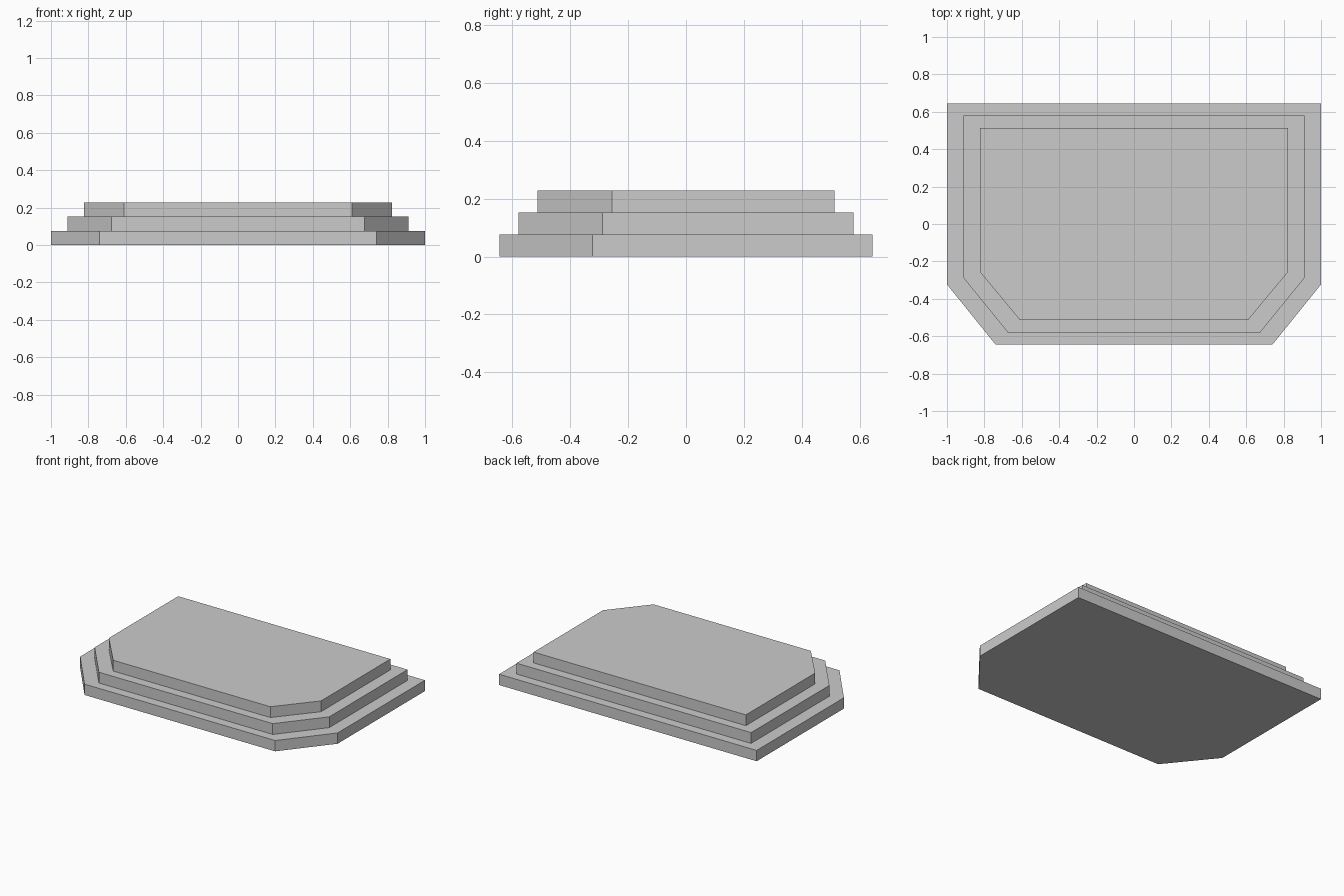
import bpy
import bmesh

cube = bpy.data.objects.get("Cube")
if cube:
    bpy.data.objects.remove(cube, do_unlink=True)

GREY = (0.6, 0.6, 0.6, 1.0)
stone = bpy.data.materials.new("stone_grey")
stone.use_nodes = True
stone.diffuse_color = GREY
stone.node_tree.nodes["Principled BSDF"].inputs["Base Color"].default_value = GREY

STEP = 0.076


def platform(name, level, half_x, half_y, front_x, cut_y):
    """Slab with square back corners and chamfered front corners."""
    right_half = [(front_x, -half_y), (half_x, cut_y), (half_x, half_y)]
    outline = right_half + [(-x, y) for x, y in reversed(right_half)]
    bm = bmesh.new()
    base = bm.faces.new([bm.verts.new((x, y, level * STEP)) for x, y in outline])
    top = bmesh.ops.extrude_face_region(bm, geom=[base], use_keep_orig=True)["geom"]
    verts = [v for v in top if isinstance(v, bmesh.types.BMVert)]
    bmesh.ops.translate(bm, verts=verts, vec=(0, 0, STEP))
    bmesh.ops.recalc_face_normals(bm, faces=bm.faces)
    mesh = bpy.data.meshes.new(name)
    bm.to_mesh(mesh)
    bm.free()
    mesh.materials.append(stone)
    bpy.context.collection.objects.link(bpy.data.objects.new(name, mesh))


# Three stacked steps, each smaller than the one below
platform("lower_step", 0, 1.0, 0.645, 0.74, -0.323)
platform("middle_step", 1, 0.911, 0.579, 0.675, -0.289)
platform("upper_step", 2, 0.824, 0.513, 0.61, -0.256)
